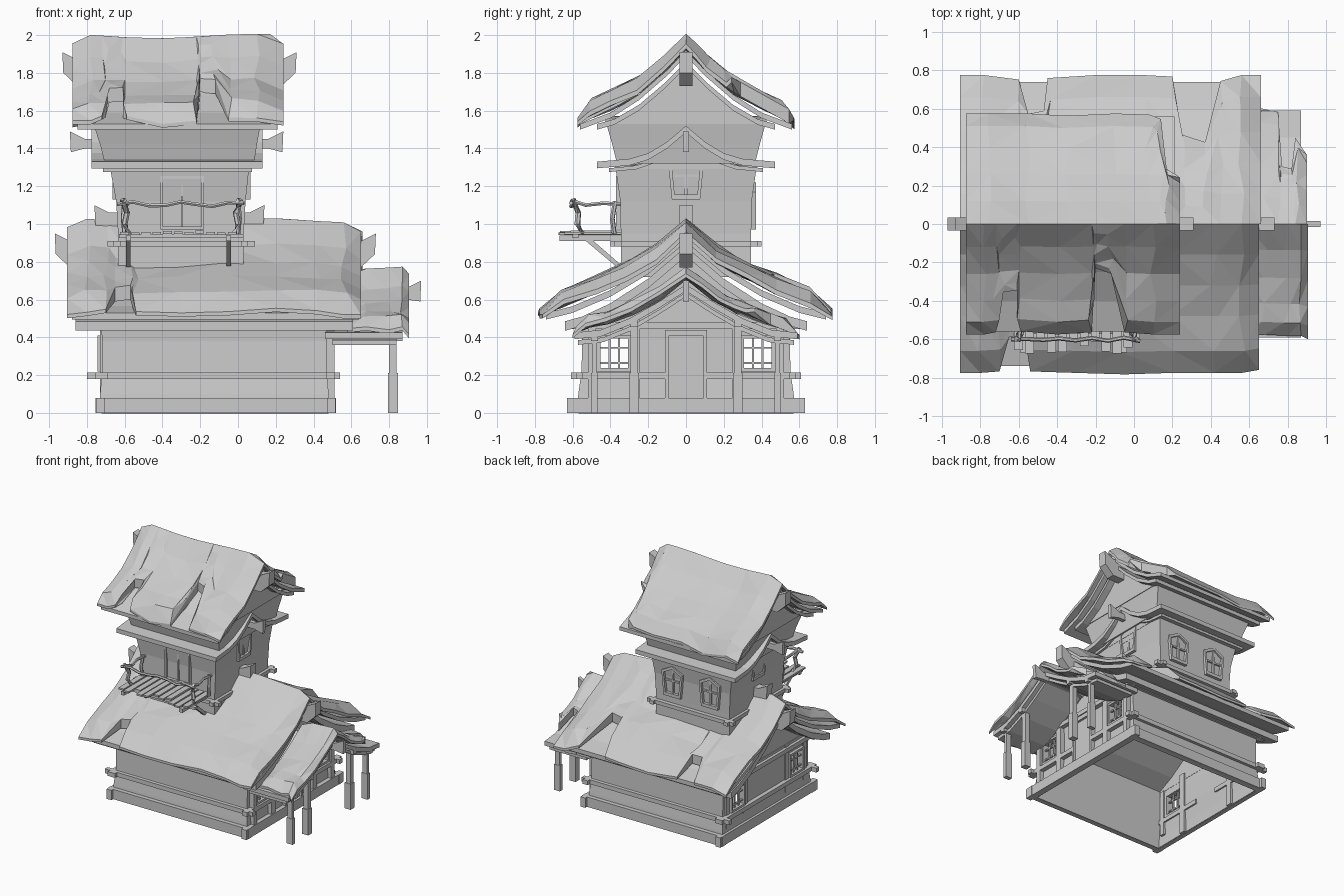
import bpy, bmesh, math, random
from mathutils import Vector

if "Cube" in bpy.data.objects:
    bpy.data.objects.remove(bpy.data.objects["Cube"])
random.seed(4)


def finish(name, bm):
    bmesh.ops.recalc_face_normals(bm, faces=bm.faces)
    me = bpy.data.meshes.new(name)
    bm.to_mesh(me)
    bm.free()
    ob = bpy.data.objects.new(name, me)
    bpy.context.collection.objects.link(ob)
    return ob


def loft(name, rings, caps=True):
    bm = bmesh.new()
    vs = [[bm.verts.new(p) for p in r] for r in rings]
    n = len(vs[0])
    for a, b in zip(vs, vs[1:]):
        for i in range(n):
            bm.faces.new((a[i], a[(i + 1) % n], b[(i + 1) % n], b[i]))
    if caps:
        bm.faces.new(vs[0])
        bm.faces.new(vs[-1])
    return finish(name, bm)


def place(axis, p, d):
    return (d, p[0], p[1]) if axis == 'x' else (p[0], d, p[1])


def prism(name, pts, axis, a, b):
    return loft(name, [[place(axis, p, d) for p in pts] for d in (a, b)])


def box(name, x0, x1, y0, y1, z0, z1):
    return prism(name, [(x0, z0), (x1, z0), (x1, z1), (x0, z1)], 'y', y0, y1)


def mirrored(prof, dz=0):
    return [(-y, z + dz) for y, z in reversed(prof[1:])] + [(y, z + dz) for y, z in prof]


def slab(name, x0, x1, prof, t):
    prism(name, mirrored(prof) + mirrored(prof, -t)[::-1], 'x', x0, x1)


def gables(name, prof, ymax, zb, xs):
    p = [q for q in prof if q[0] < ymax] + [(ymax, height(prof, ymax))]
    p = [(y, z - 0.01) for y, z in p]
    for x in xs:
        prism(name, [(-ymax, zb)] + mirrored(p) + [(ymax, zb)], 'x', x - 0.01, x + 0.01)


def height(prof, y):
    for (a, za), (b, zb) in zip(prof, prof[1:]):
        if y <= b:
            return za + (zb - za) * (y - a) / (b - a)
    return prof[-1][1]


def thatch(name, prof, side, cols, t):
    """one roof slope: cols are (x, eave reach factor); end columns droop"""
    bm = bmesh.new()
    top, bot = [], []
    for i, (x, s) in enumerate(cols):
        end = i in (0, len(cols) - 1)
        ct, cb = [], []
        for j, (y, z) in enumerate(prof):
            yy = y * s
            z = height(prof, yy)
            last = j == len(prof) - 1
            z += 0.012 * math.sin(6 * x + 1)
            xx = x
            if j:
                z += random.uniform(-0.012, 0.012)
                if not last and not end:
                    xx += random.uniform(-0.02, 0.02)
            if end:
                z -= 0.2 * t if last else 0.65 * t
            low = z - (0.02 if last and s > 0.95 else 0.35 * t if end else t)
            ct.append(bm.verts.new((xx, side * yy, z)))
            cb.append(bm.verts.new((xx, side * yy, low)))
        top.append(ct)
        bot.append(cb)
    n, m = len(cols), len(prof)
    for i in range(n - 1):
        for j in range(m - 1):
            for g in (top, bot):
                bm.faces.new((g[i][j], g[i + 1][j], g[i + 1][j + 1], g[i][j + 1]))
        bm.faces.new((top[i][-1], top[i + 1][-1], bot[i + 1][-1], bot[i][-1]))
        bm.faces.new((top[i][0], top[i + 1][0], bot[i + 1][0], bot[i][0]))
    for i in (0, n - 1):
        for j in range(m - 1):
            bm.faces.new((top[i][j], top[i][j + 1], bot[i][j + 1], bot[i][j]))
    bmesh.ops.triangulate(bm, faces=bm.faces)
    finish(name, bm)


def walls(name, levels, cutters=()):
    """levels: (z, x0, x1, half depth)"""
    ob = loft(name, [[(a, -y, z), (b, -y, z), (b, y, z), (a, y, z)] for z, a, b, y in levels], False)
    m = ob.modifiers.new("thickness", 'SOLIDIFY')
    m.thickness = 0.03
    for c in cutters:
        m = ob.modifiers.new("opening", 'BOOLEAN')
        m.object, m.operation, m.solver = c, 'DIFFERENCE', 'EXACT'
        c.hide_render = True
    bpy.context.view_layer.objects.active = ob
    for m in list(ob.modifiers):
        bpy.ops.object.modifier_apply(modifier=m.name)
    for c in cutters:
        bpy.data.objects.remove(c)


def frame(name, pts, axis, a, b, k=0.8):
    c = Vector((sum(p[0] for p in pts), sum(p[1] for p in pts))) / len(pts)
    inner = [c + (Vector(p) - c) * k for p in pts]
    r = [[place(axis, p, d) for p in q] for q, d in ((pts, a), (pts, b), (inner, b), (inner, a))]
    loft(name, r + [r[0]], False)


def rect(u0, u1, z0, z1):
    return [(u0, z0), (u1, z0), (u1, z1), (u0, z1)]


def peaked_window(axis, c, z, d, out):
    pts = [(c - .075, z), (c + .075, z), (c + .095, z + .2), (c, z + .25), (c - .095, z + .2)]
    frame("window_frame", pts, axis, d - out * 0.03, d + out * 0.02)
    bar = [rect(c - .007, c + .007, z + .02, z + .23), rect(c - .07, c + .07, z + .12, z + .133)]
    for p in bar:
        prism("window_bar", p, axis, d - out * 0.03, d + out * 0.01)


def log(name, pts, r):
    rings = []
    for i, p in enumerate(pts):
        d = (Vector(pts[min(i + 1, len(pts) - 1)]) - Vector(pts[max(i - 1, 0)])).normalized()
        u = d.orthogonal().normalized() if abs(d.z) > 0.9 else d.cross(Vector((0, 0, 1))).normalized()
        v = d.cross(u)
        rings.append([Vector(p) + r * (u * math.cos(k * math.pi / 3) + v * math.sin(k * math.pi / 3)) for k in range(6)])
    loft(name, rings)


def ridge(name, x0, x1, zt, zb, w):
    """ridge beam with upswept ends"""
    pts = [(x0, zt), (x0 + .08, zt - .04), (x1 - .08, zt - .04), (x1, zt),
           (x1 - .005, zt - .11), (x1 - .08, zb), (x0 + .08, zb), (x0 + .005, zt - .11)]
    prism(name, pts, 'y', -w, w)


# ---- lower house: walls with real window openings
cut = [box("cutter", -1, 1, s * .38 - .075, s * .38 + .075, .235, .395) for s in (-1, 1)]
walls("lower_walls", [(0, -.735, .49, .58), (.1, -.73, .48, .57), (.22, -.72, .47, .553),
                      (.38, -.72, .47, .55), (.5, -.725, .475, .56)], cut)
for s in (-1, 1):
    box("sill_beam", -.755, .52, s * .585 - .022, s * .585 + .022, 0, .08)
    box("rail_beam", -.8, .54, s * .565 - .018, s * .565 + .018, .18, .215)
    box("top_plate", -.78, .54, s * .56 - .018, s * .56 + .018, .445, .48)
    for x in (.48, -.72):
        box("window_sill_rail", x - .015, x + .03, s * .11, s * .61, .18, .215)
        box("corner_post", x - .01, x + .03, s * .5 - .02, s * .5 + .02, .08, .45)
        box("wall_post", x - .01, x + .03, s * .27 - .025, s * .27 + .025, 0, .5)
        frame("window_frame", rect(s * .38 - .09, s * .38 + .09, .22, .41), 'x', x - .025, x + .02, .82)
        for o in (-.025, .025):
            box("window_bar", x - .01, x + .005, s * .38 + o - .006, s * .38 + o + .006, .23, .4)
        for z in (.26, .34):
            box("window_bar", x - .01, x + .005, s * .38 - .08, s * .38 + .08, z, z + .01)
for x in (-.73, .495):
    box("sill_beam", x - .022, x + .022, -.63, .63, 0, .08)
    box("cross_beam", x - .018, x + .018, -.64, .64, .445, .48)
box("rail_beam", -.755, -.72, -.61, .61, .18, .215)
frame("house_door_frame", rect(-.11, .11, .03, .44), 'x', .46, .51, .84)
box("house_door", .46, .492, -.1, .1, .04, .43)

# ---- lower roof: boards and thatch
low_b = [(0, .88), (.2, .71), (.4, .58), (.55, .51), (.64, .485)]
slab("lower_roof_boards", -.86, .61, low_b, .05)
slab("lower_roof_deck", -.88, .64, [(0, .94), (.2, .77), (.4, .65), (.6, .565), (.74, .53)], .035)
gables("lower_gable", low_b, .55, .45, (-.71, .465))
low_t = [(0, 1.02), (.16, .88), (.32, .79), (.48, .72), (.66, .65), (.775, .535)]
thatch("lower_thatch_front", low_t, -1, [(-.905, 1), (-.8, 1), (-.7, .99), (-.65, .76), (-.57, .74),
       (-.54, .99), (-.3, 1), (-.05, 1.01), (.2, 1), (.42, 1), (.56, 1), (.65, .98)], .075)
thatch("lower_thatch_back", low_t, 1, [(-.905, 1), (-.78, 1), (-.6, .97), (-.55, .74), (-.47, .76), (-.45, .98),
       (-.2, 1), (.05, 1), (.2, .99), (.25, .6), (.37, .55), (.45, .96), (.56, 1), (.66, 1)], .075)
ridge("lower_ridge_beam", -.97, .73, .95, .77, .035)

# ---- porch on the right
por_b = [(0, .68), (.15, .585), (.3, .50), (.45, .44), (.59, .425)]
slab("porch_roof_boards", .46, .87, por_b, .035)
slab("porch_roof_trim", .5, .84, [(y * .97, z - .04) for y, z in por_b], .025)
por_t = [(0, .775), (.14, .67), (.29, .59), (.43, .535), (.53, .51), (.6, .43)]
thatch("porch_thatch_front", por_t, -1, [(.58, .95), (.68, .96), (.8, .97), (.87, .97), (.905, 1)], .06)
thatch("porch_thatch_back", por_t, 1, [(.58, 1), (.67, 1), (.75, .97), (.77, .5), (.82, .48), (.84, .75), (.9, .6)], .06)
ridge("porch_ridge_beam", .5, .97, .70, .6, .016)
for y, w in ((-.485, .017), (-.275, .025), (.275, .025), (.485, .017)):
    h = .385 if abs(y) > .4 else .46
    box("porch_post", .8, .84, y - w * .8, y + w * .8, .2, h)
    box("porch_post_foot", .793, .847, y - w, y + w, 0, .21)
    box("porch_beam", .46, .87, y - .018, y + .018, h - .005, h + .03)

# ---- tower walls
skirt = [(0, 1.52), (.1, 1.435), (.2, 1.375), (.3, 1.345), (.47, 1.33)]
walls("tower_walls", [(.72, -.635, .03, .345), (.95, -.635, .03, .345), (1.12, -.645, .04, .348), (1.31, -.68, .06, .375)])
gables("tower_gable", [(y, z - .03) for y, z in skirt], .36, 1.29, (-.67, .05))
slab("skirt_roof", -.775, .13, skirt, .035)
slab("skirt_roof_trim", -.715, .075, [(y * .87, z - .035) for y, z in skirt], .02)
ridge("skirt_ridge_beam", -.89, .24, 1.49, 1.4, .016)
ridge("tower_tie_beam", -.76, .14, 1.1, .98, .035)
walls("tower_upper_walls", [(1.32, -.705, .085, .365), (1.42, -.73, .1, .39), (1.56, -.775, .125, .43)])
for s in (-1, 1):
    box("tower_girt", -.69, .09, s * .36 - .018, s * .36 + .018, .88, .91)
    peaked_window('x', 0, 1.13, -.3 + s * .345, s)
for x in (-.64, .035):
    box("tower_girt", x - .018, x + .018, -.4, .4, .88, .91)
for x in (-.47, -.13):
    peaked_window('y', x, .97, .35, 1)
frame("balcony_door_frame", rect(-.41, -.18, .97, 1.255), 'y', -.33, -.37, .88)
box("balcony_door_bar", -.3, -.29, -.36, -.33, .98, 1.25)

# ---- top roof
top_b = [(0, 1.86), (.12, 1.74), (.25, 1.63), (.38, 1.555), (.47, 1.53)]
slab("top_roof_boards", -.83, .18, top_b, .03)
slab("top_roof_deck", -.85, .21, [(0, 1.92), (.1, 1.815), (.25, 1.685), (.4, 1.59), (.56, 1.53)], .03)
gables("top_gable", top_b, .425, 1.53, (-.765, .115))
top_t = [(0, 1.995), (.12, 1.87), (.26, 1.76), (.4, 1.69), (.51, 1.645), (.575, 1.54)]
thatch("top_thatch_front", top_t, -1, [(-.875, 1), (-.78, 1), (-.72, .98), (-.69, .62), (-.61, .6), (-.59, .97),
       (-.4, 1), (-.22, .98), (-.2, .4), (-.12, .45), (-.05, .98), (.1, 1), (.24, 1)], .075)
thatch("top_thatch_back", top_t, 1, [(-.875, 1), (-.76, 1), (-.55, 1), (-.35, .98), (-.1, 1), (.08, .99),
       (.14, .95), (.17, .5), (.24, .42)], .075)
ridge("top_ridge_beam", -.93, .31, 1.91, 1.73, .035)

# ---- balcony
for i in range(11):
    x = -.6 + i * .057
    z = .945 + random.uniform(-.004, .006)
    box("deck_plank", x - .024, x + .022, -.63 - random.uniform(-.03, .045), -.34, z, z + .014)
box("deck_beam", -.63, .03, -.6, -.57, .925, .946)
for x in (-.58, -.05):
    box("deck_joist", x - .014, x + .014, -.67, -.33, .91, .94)
    prism("deck_brace", [(-.53, .91), (-.49, .91), (-.34, .78), (-.34, .75)], 'x', x - .012, x + .012)
log("front_rail", [(-.64 + i * .084, -.6 + .01 * math.sin(3 * i), 1.105 + .012 * math.sin(i * 1.9)) for i in range(9)], .011)
for x in (-.6, .0):
    s = -1 if x < -.3 else 1
    log("side_rail", [(x, -.61, 1.125), (x + .01, -.53, 1.1), (x - .005, -.44, 1.11), (x, -.34, 1.105)], .011)
    log("rail_post", [(x - s * .02, -.55, .95), (x, -.575, 1.0), (x - s * .012, -.57, 1.06), (x + s * .012, -.6, 1.13)], .016)
    log("rail_post", [(x, -.38, .95), (x + s * .008, -.39, 1.03), (x, -.375, 1.12)], .013)
